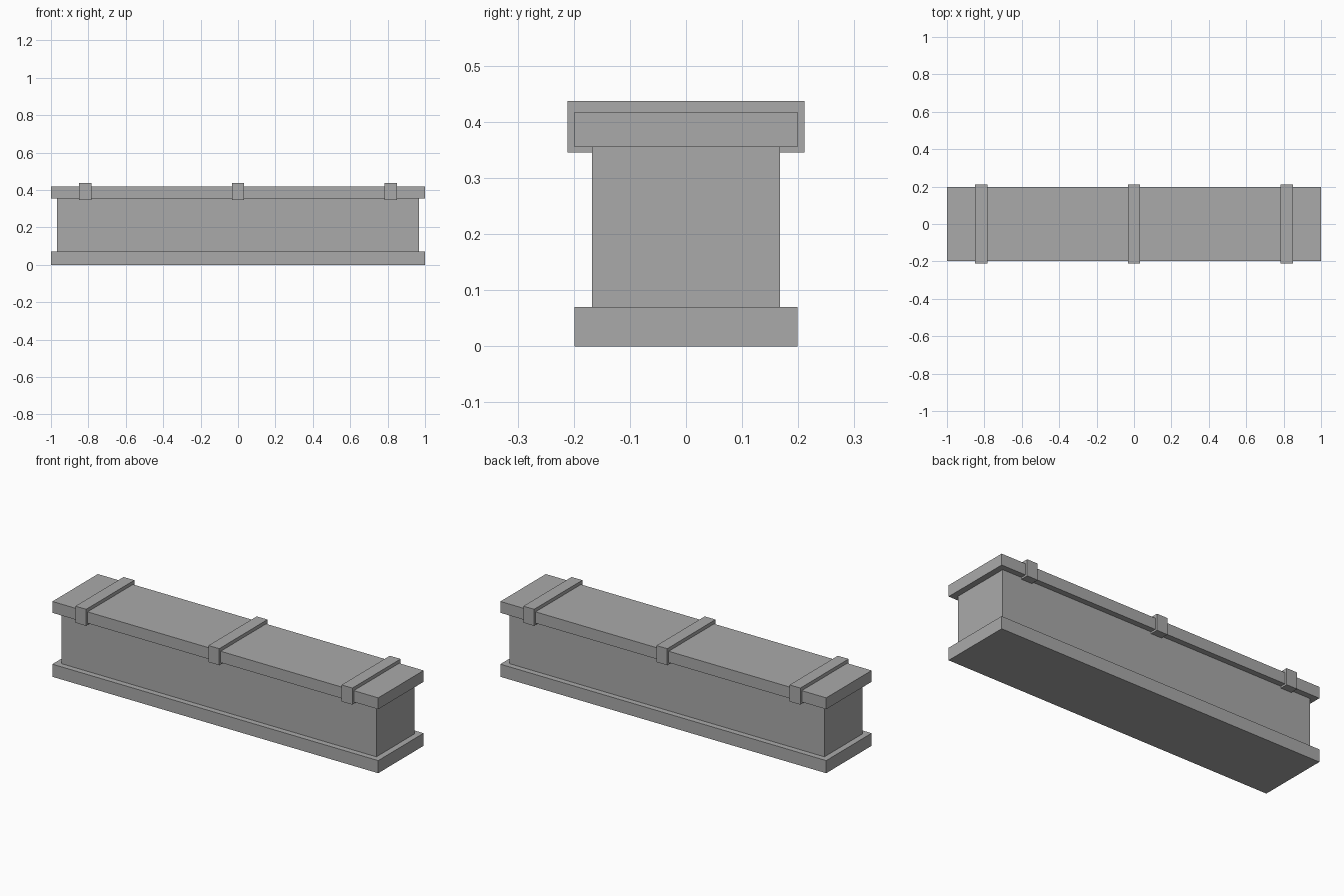
import bpy

# Remove the default cube
default = bpy.data.objects.get("Cube")
if default:
    bpy.data.objects.remove(default, do_unlink=True)

# Single stone grey material
stone = bpy.data.materials.new("stone_grey")
stone.use_nodes = True
grey = (0.4, 0.4, 0.4, 1)
stone.diffuse_color = grey
stone.node_tree.nodes["Principled BSDF"].inputs["Base Color"].default_value = grey


def box(name, length, depth, bottom, top, x=0):
    """Flat-sided block centred on y, spanning bottom to top."""
    bpy.ops.mesh.primitive_cube_add(size=1, location=(x, 0, (bottom + top) / 2))
    block = bpy.context.object
    block.name = name
    block.scale = (length, depth, top - bottom)
    bpy.ops.object.transform_apply(location=False, rotation=False, scale=True)
    block.data.materials.append(stone)
    return block


# Plinth, chest and overhanging lid
box("base", 2, 0.398, 0, 0.07)
box("chest", 1.934, 0.335, 0.07, 0.355)
box("lid", 2, 0.398, 0.355, 0.418)

# Bands across the lid
for side, x in (("right", -0.817), ("middle", 0), ("left", 0.817)):
    box(side + "_band", 0.066, 0.423, 0.345, 0.437, x)
